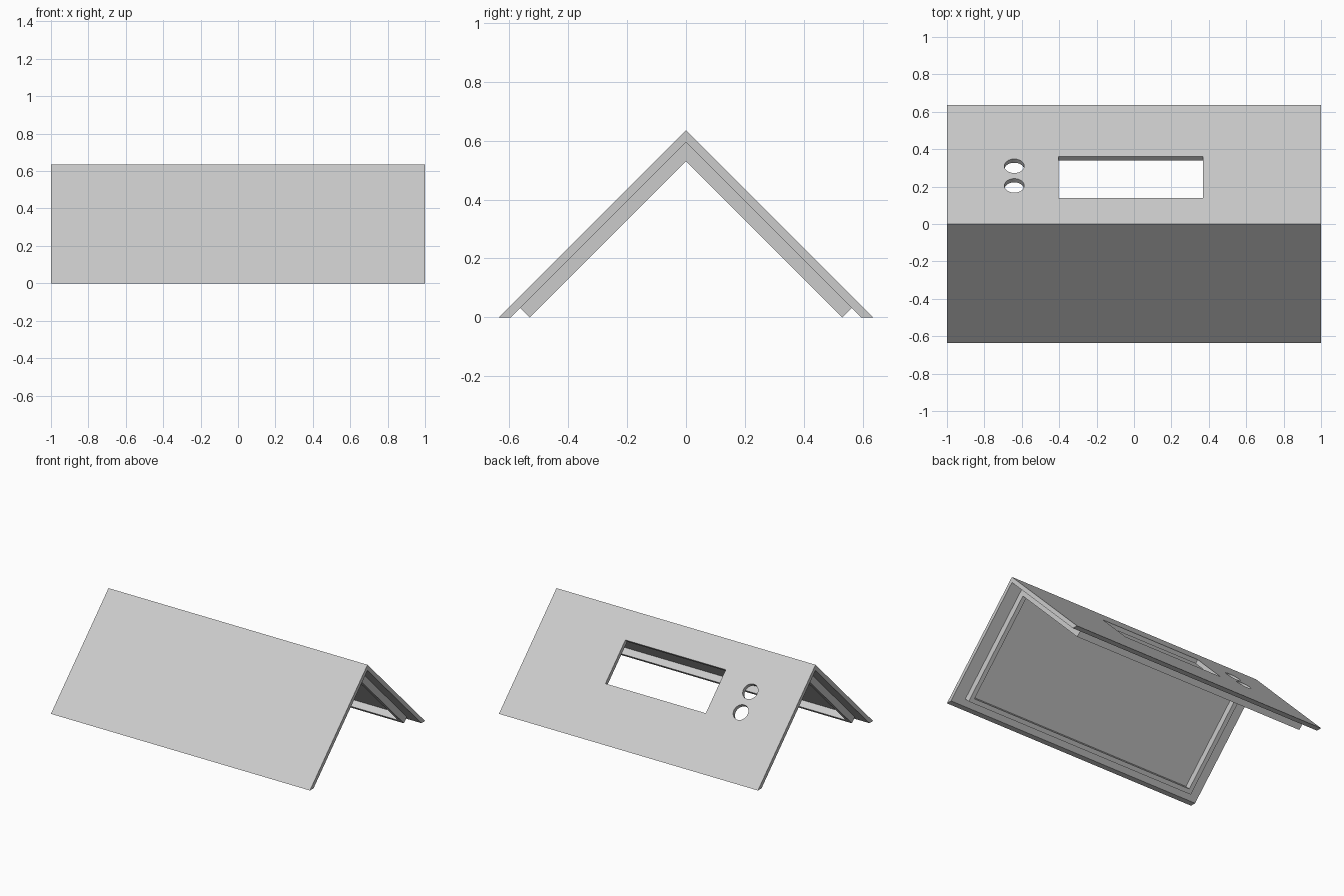
import bpy, bmesh, math

cube = bpy.data.objects.get("Cube")
if cube:
    bpy.data.objects.remove(cube, do_unlink=True)

# Single plain grey
grey = bpy.data.materials.new("light_grey")
grey.use_nodes = True
colour = (0.6, 0.6, 0.6, 1)
grey.diffuse_color = colour
grey.node_tree.nodes["Principled BSDF"].inputs["Base Color"].default_value = colour

H, INNER, RIM = 0.635, 0.595, 0.53   # apex heights of outer skin, underside and rim
RIM_X, WALL = 0.91, 0.03             # rim end position and wall width
STEP = (INNER - RIM) / 2             # offset of the square-cut rim foot


def prism(name, profile, x0, x1):
    """Extrude a (y, z) profile along x."""
    bm = bmesh.new()
    face = bm.faces.new([bm.verts.new((x0, y, z)) for y, z in profile])
    new = bmesh.ops.extrude_face_region(bm, geom=[face])["geom"]
    verts = [v for v in new if isinstance(v, bmesh.types.BMVert)]
    bmesh.ops.translate(bm, verts=verts, vec=(x1 - x0, 0, 0))
    bmesh.ops.recalc_face_normals(bm, faces=bm.faces)
    mesh = bpy.data.meshes.new(name)
    bm.to_mesh(mesh)
    bm.free()
    mesh.materials.append(grey)
    obj = bpy.data.objects.new(name, mesh)
    bpy.context.collection.objects.link(obj)
    return obj


def cut(target, cutter):
    """Subtract the cutter, then discard it."""
    cutter.hide_render = True
    cutter.data.materials.append(grey)
    mod = target.modifiers.new("cut", 'BOOLEAN')
    mod.operation = 'DIFFERENCE'
    mod.solver = 'EXACT'
    mod.object = cutter
    bpy.context.view_layer.objects.active = target
    bpy.ops.object.modifier_apply(modifier=mod.name)
    bpy.data.objects.remove(cutter, do_unlink=True)


# Folded outer panel
panel = prism("folded_panel", [(-H, 0), (0, H), (H, 0), (INNER, 0), (0, INNER), (-INNER, 0)], -1, 1)

# Display window in the back slope
tilt = (-math.pi / 4, 0, 0)
bpy.ops.mesh.primitive_cube_add(size=1, location=(-0.0175, 0.25, H - 0.25), rotation=tilt)
window = bpy.context.object
window.name = "window_cutter"
window.scale = (0.775, 0.22 * math.sqrt(2), 0.2)
bpy.context.view_layer.update()
cut(panel, window)

# Two round button holes
for y in (0.31, 0.205):
    bpy.ops.mesh.primitive_cylinder_add(vertices=48, radius=0.053, depth=0.2,
                                        location=(-0.64, y, H - y), rotation=tilt)
    bpy.context.object.name = "hole_cutter"
    cut(panel, bpy.context.object)

# Rim on the underside: an angled rib near each end
foot = INNER - STEP
rib = [(-foot, STEP), (0, INNER), (foot, STEP), (RIM, 0), (0, RIM), (-RIM, 0)]
for name, side in (("left_rib", 1), ("right_rib", -1)):
    prism(name, rib, side * (RIM_X - WALL), side * RIM_X)

# Rim on the underside: a lip along each lower edge
w = WALL / math.sqrt(2)
for name, side in (("back_lip", 1), ("front_lip", -1)):
    lip = [(foot, STEP), (foot - w, STEP + w), (RIM - w, w), (RIM, 0)]
    prism(name, [(side * y, z) for y, z in lip], WALL - RIM_X, RIM_X - WALL)
